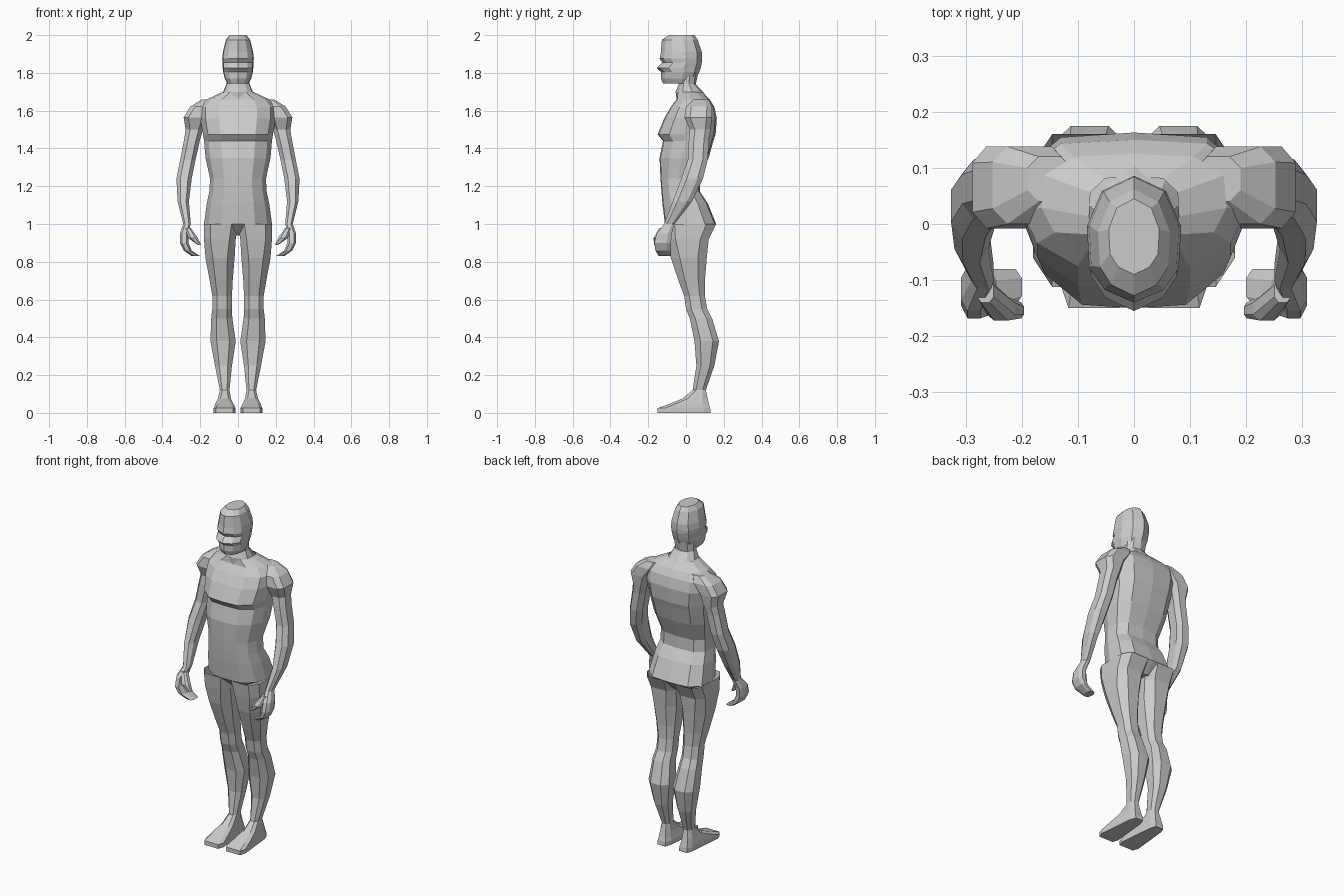
import bpy, bmesh

TORSO = [(0, 0), (.5, .02), (.86, .2), (1, .45), (.97, .78), (.65, .97), (0, 1)]
HEAD = [(0, 0), (.62, .1), (.95, .27), (1, .6), (.68, .88), (0, 1)]


def loft(name, rings, cap_start=True, cap_end=True, mirror=False):
    """Skin a stack of equal-count rings with flat quads."""
    bm = bmesh.new()
    loops = [[bm.verts.new(p) for p in ring] for ring in rings]
    n = len(loops[0])
    for a, b in zip(loops, loops[1:]):
        for i in range(n):
            j = (i + 1) % n
            bm.faces.new((a[i], a[j], b[j], b[i]))
    if cap_start:
        bm.faces.new(loops[0])
    if cap_end:
        bm.faces.new(loops[-1])
    bmesh.ops.recalc_face_normals(bm, faces=bm.faces)
    mesh = bpy.data.meshes.new(name)
    bm.to_mesh(mesh)
    bm.free()
    ob = bpy.data.objects.new(name, mesh)
    bpy.context.collection.objects.link(ob)
    if mirror:
        ob.modifiers.new("mirror", 'MIRROR').use_mirror_merge = False
    return ob


def sym(template, z, w, yf, yb):
    """Left-right symmetric ring from a half outline, front to back."""
    half = [(u * w, yf + v * (yb - yf), z) for u, v in template]
    return half + [(-x, y, z) for x, y, z in half[-2:0:-1]]


def octa(z, x0, x1, y0, y1, c=.5, heel=1.0):
    """Eight-sided ring in a box; heel narrows the back half."""
    cx, cy, rx, ry = (x0 + x1) / 2, (y0 + y1) / 2, (x1 - x0) / 2, (y1 - y0) / 2
    pts = [(1, -c), (1, c), (c, 1), (-c, 1), (-1, c), (-1, -c), (-c, -1), (c, -1)]
    return [(cx + u * rx * (1 + (heel - 1) * (v + 1) / 2), cy + v * ry, z) for u, v in pts]


# torso: z, half width, front y, back y
loft("torso", [sym(TORSO, *r) for r in [
    (1.70, .08, -.045, .085),
    (1.66, .165, -.05, .125),
    (1.62, .20, -.08, .15),
    (1.56, .20, -.115, .163),
    (1.475, .185, -.15, .157),
    (1.44, .18, -.122, .145),
    (1.35, .172, -.14, .12),
    (1.24, .148, -.135, .075),
    (1.17, .152, -.13, .075),
    (1.11, .165, -.125, .115),
    (1.00, .18, -.112, .16),
    (0.94, .06, -.05, .10)]], cap_start=False)

# neck
loft("neck", [sym(HEAD, *r) for r in [
    (1.80, .06, -.05, .065),
    (1.74, .062, -.038, .052),
    (1.70, .078, -.055, .09),
    (1.66, .10, -.05, .12)]], False, False)

# head with brow, nose and jaw
loft("head", [sym(HEAD, *r) for r in [
    (2.00, .045, -.09, .045),
    (1.975, .064, -.128, .062),
    (1.91, .08, -.133, .084),
    (1.875, .084, -.14, .086),
    (1.855, .081, -.126, .084),
    (1.825, .081, -.155, .078),
    (1.805, .079, -.132, .07),
    (1.77, .07, -.132, .055),
    (1.745, .056, -.122, .045)]])

# leg: z, x range, y range
leg = [octa(*r) for r in [
    (1.00, .0, .18, -.112, .16, .62),
    (.92, .012, .18, -.10, .12, .6),
    (.82, .018, .172, -.08, .11),
    (.70, .028, .15, -.04, .10),
    (.62, .032, .136, -.01, .10),
    (.55, .032, .136, .0, .112),
    (.50, .03, .142, .02, .138),
    (.38, .012, .146, .045, .175),
    (.25, .032, .122, .055, .15),
    (.12, .045, .096, .035, .105)]]
# foot continues the leg and spreads toward the toes
leg += [octa(*r) for r in [
    (.075, .036, .108, -.02, .115, .6, .85),
    (.045, .02, .124, -.095, .122, .7, .6),
    (.025, .01, .132, -.15, .128, .75, .55),
    (.0, .01, .132, -.15, .13, .75, .55)]]
loft("leg", leg, cap_start=False, mirror=True)

# arm from the shoulder cap down to the wrist
arm = [octa(*r) for r in [
    (1.66, .11, .19, .04, .12),
    (1.622, .12, .252, .0, .138, .6),
    (1.565, .165, .288, -.008, .138, .6),
    (1.50, .185, .277, .02, .13),
    (1.45, .20, .285, .015, .122),
    (1.34, .225, .306, .01, .115),
    (1.24, .245, .326, -.025, .09),
    (1.12, .26, .32, -.07, .032),
    (1.00, .25, .29, -.115, -.06)]]
# palm and inward-curled fingers
arm += [octa(*r) for r in [
    (.95, .262, .308, -.155, -.075),
    (.90, .262, .308, -.168, -.08),
    (.86, .245, .288, -.162, -.08),
    (.83, .20, .245, -.145, -.08)]]
loft("arm", arm, mirror=True)

# thumb
loft("thumb", [octa(*r) for r in [
    (.98, .25, .28, -.14, -.10),
    (.925, .212, .262, -.172, -.13),
    (.89, .196, .214, -.168, -.14)]], mirror=True)
